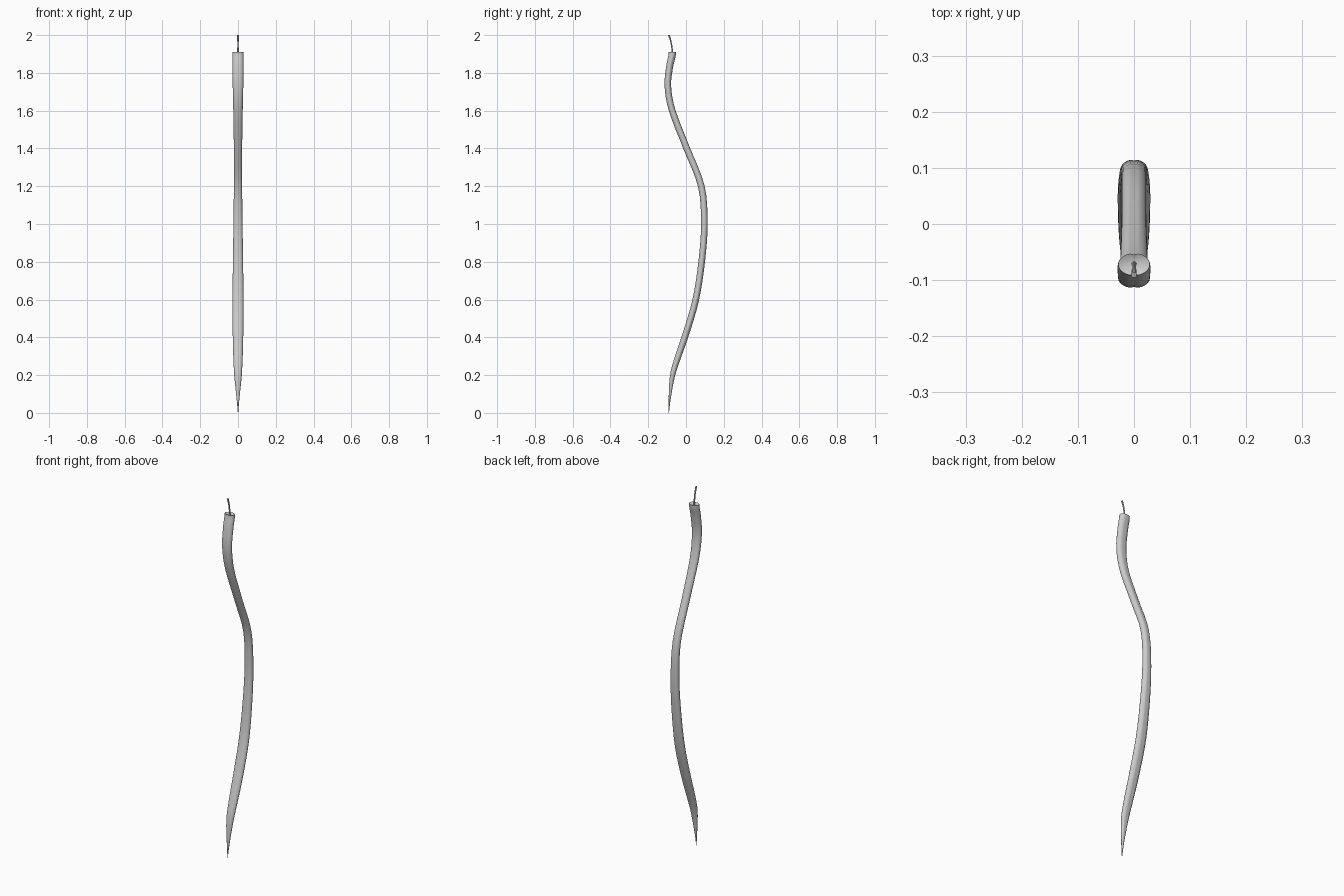
import bpy, bmesh, math
from mathutils import Vector

if "Cube" in bpy.data.objects:
    bpy.data.objects.remove(bpy.data.objects["Cube"])


def smooth_rows(rows, steps):
    """Catmull-Rom interpolation through rows of numbers."""
    out = []
    n = len(rows)
    for i in range(n - 1):
        p = [rows[max(i - 1, 0)], rows[i], rows[i + 1], rows[min(i + 2, n - 1)]]
        for s in range(steps):
            t = s / steps
            out.append([0.5 * (2 * b + (c - a) * t + (2 * a - 5 * b + 4 * c - d) * t * t
                               + (3 * b - a - 3 * c + d) * t ** 3)
                        for a, b, c, d in zip(*p)])
    out.append(list(rows[-1]))
    return out


def sweep(name, rows, sides, steps, groove=0.0, dimple=0.0):
    """Skin rings along a path; each row is y, z, half width, half depth."""
    rows = smooth_rows(rows, steps)
    bm = bmesh.new()
    rings = []
    for i, (y, z, w, d) in enumerate(rows):
        a, b = rows[max(i - 1, 0)], rows[min(i + 1, len(rows) - 1)]
        tan = Vector((0, b[0] - a[0], b[1] - a[1])).normalized()
        nor = Vector((0, tan.z, -tan.y))
        ring = []
        for k in range(sides):
            t = 2 * math.pi * k / sides
            notch = 1 - groove if k % (sides // 2) == sides // 4 else 1
            ring.append(bm.verts.new(Vector((math.cos(t) * w, y, z))
                                     + nor * math.sin(t) * d * notch))
        rings.append(ring)
    for r0, r1 in zip(rings, rings[1:]):
        for k in range(sides):
            j = (k + 1) % sides
            bm.faces.new((r0[k], r0[j], r1[j], r1[k]))
    # closed ends, the upper one sunk when a dimple is given
    for ring, drop in ((rings[0], 0), (rings[-1], dimple)):
        c = sum((v.co for v in ring), Vector()) / sides
        mid = bm.verts.new(c - Vector((0, 0, drop)))
        for k in range(sides):
            bm.faces.new((ring[k], ring[(k + 1) % sides], mid))
    bmesh.ops.recalc_face_normals(bm, faces=bm.faces)
    mesh = bpy.data.meshes.new(name)
    bm.to_mesh(mesh)
    bm.free()
    obj = bpy.data.objects.new(name, mesh)
    bpy.context.collection.objects.link(obj)
    bpy.ops.object.select_all(action='DESELECT')
    obj.select_set(True)
    bpy.context.view_layer.objects.active = obj
    bpy.ops.object.shade_smooth_by_angle(angle=math.radians(35))
    return obj


# long wavy pod with a crease down the front and back
sweep("pod", [
    (-0.091, 0.00, 0.0008, 0.0008),
    (-0.086, 0.08, 0.008, 0.006),
    (-0.071, 0.20, 0.020, 0.014),
    (-0.041, 0.30, 0.025, 0.017),
    (0.000, 0.42, 0.028, 0.018),
    (0.052, 0.60, 0.029, 0.018),
    (0.083, 0.80, 0.027, 0.018),
    (0.097, 1.00, 0.024, 0.018),
    (0.081, 1.20, 0.022, 0.018),
    (0.004, 1.40, 0.022, 0.018),
    (-0.073, 1.60, 0.025, 0.018),
    (-0.096, 1.73, 0.028, 0.018),
    (-0.087, 1.83, 0.029, 0.019),
    (-0.074, 1.89, 0.029, 0.020),
    (-0.072, 1.91, 0.028, 0.020),
], 24, 4, groove=0.12, dimple=0.012)

# thin curved stem rising from the dimple
sweep("stem", [
    (-0.071, 1.89, 0.005, 0.005),
    (-0.074, 1.93, 0.004, 0.004),
    (-0.081, 1.97, 0.004, 0.004),
    (-0.091, 2.00, 0.005, 0.005),
], 10, 4)
